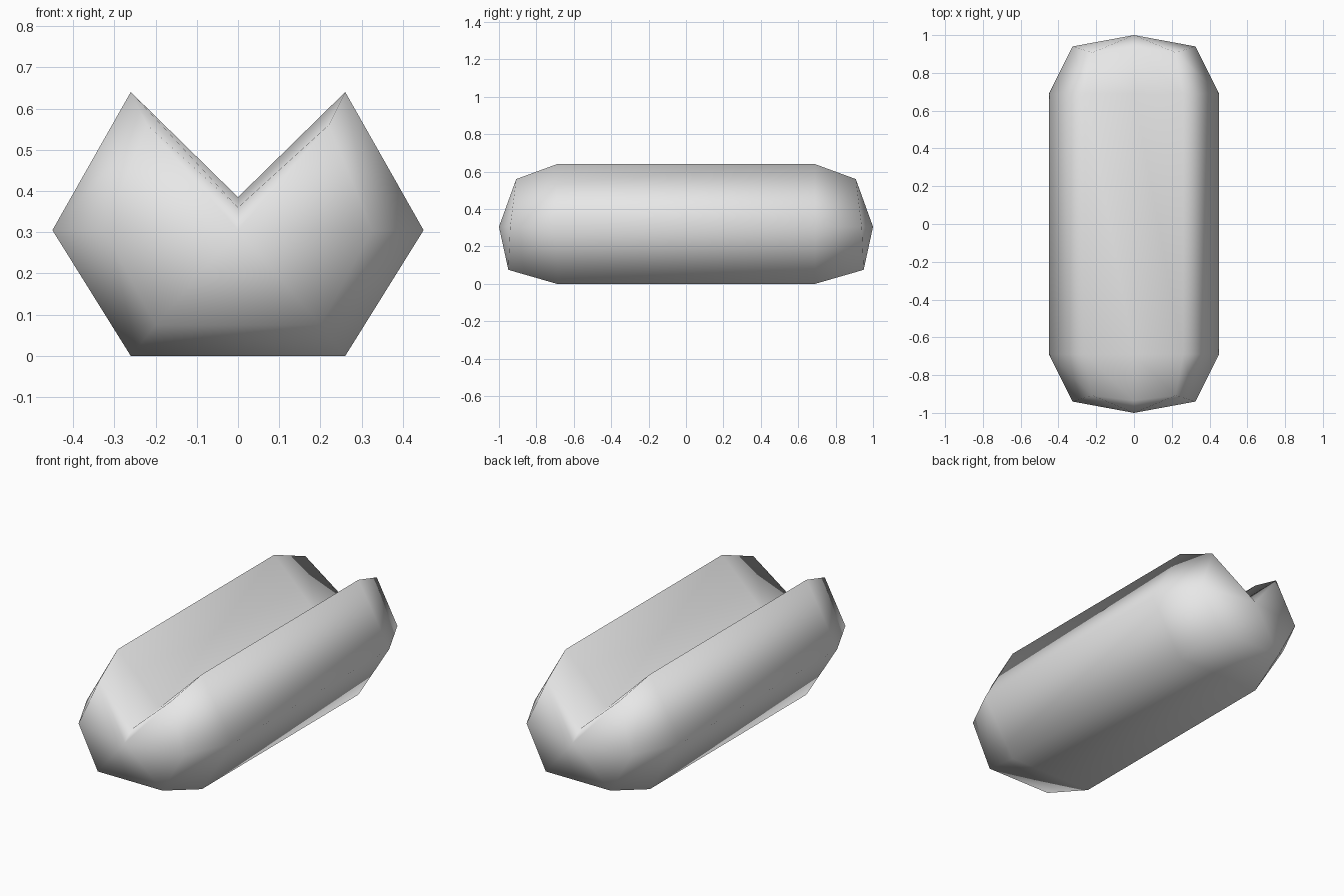
import bpy
import bmesh

cube = bpy.data.objects.get("Cube")
if cube:
    bpy.data.objects.remove(cube, do_unlink=True)

# Single bun colour
grey = bpy.data.materials.new("plain_grey")
grey.use_nodes = True
grey.diffuse_color = (0.8, 0.8, 0.8, 1)
grey.node_tree.nodes["Principled BSDF"].inputs["Base Color"].default_value = (0.8, 0.8, 0.8, 1)

# Half cross-sections (x, y, z): bottom, side, lip, groove floor
BODY = [(0.26, 0.69, 0.0), (0.45, 0.69, 0.305), (0.26, 0.69, 0.64), (0, 0.69, 0.385)]
SHOULDER = [(0.2, 0.95, 0.075), (0.325, 0.94, 0.305), (0.22, 0.908, 0.56), (0, 0.935, 0.36)]
TIP = (0, 1.0, 0.305)


def add_ring(bm, half, end):
    """Mirror a half section into a closed ring at the front (-1) or back (1) end."""
    points = half + [(-x, y, z) for x, y, z in reversed(half[:-1])]
    return [bm.verts.new((x, y * end, z)) for x, y, z in points]


# Split bun: four rings bridged along y, with a pointed fan at each end
bm = bmesh.new()
rings = [add_ring(bm, SHOULDER, -1), add_ring(bm, BODY, -1),
         add_ring(bm, BODY, 1), add_ring(bm, SHOULDER, 1)]
count = len(rings[0])
for a, b in zip(rings, rings[1:]):
    for i in range(count):
        j = (i + 1) % count
        bm.faces.new((a[i], a[j], b[j], b[i]))
for ring, end in ((rings[0], -1), (rings[-1], 1)):
    tip = bm.verts.new((TIP[0], TIP[1] * end, TIP[2]))
    for i in range(count):
        bm.faces.new((ring[i], ring[(i + 1) % count], tip))
bmesh.ops.recalc_face_normals(bm, faces=bm.faces)
for face in bm.faces:
    face.smooth = True

mesh = bpy.data.meshes.new("split_bun")
bm.to_mesh(mesh)
bm.free()
mesh.materials.append(grey)
bun = bpy.data.objects.new("split_bun", mesh)
bpy.context.collection.objects.link(bun)
